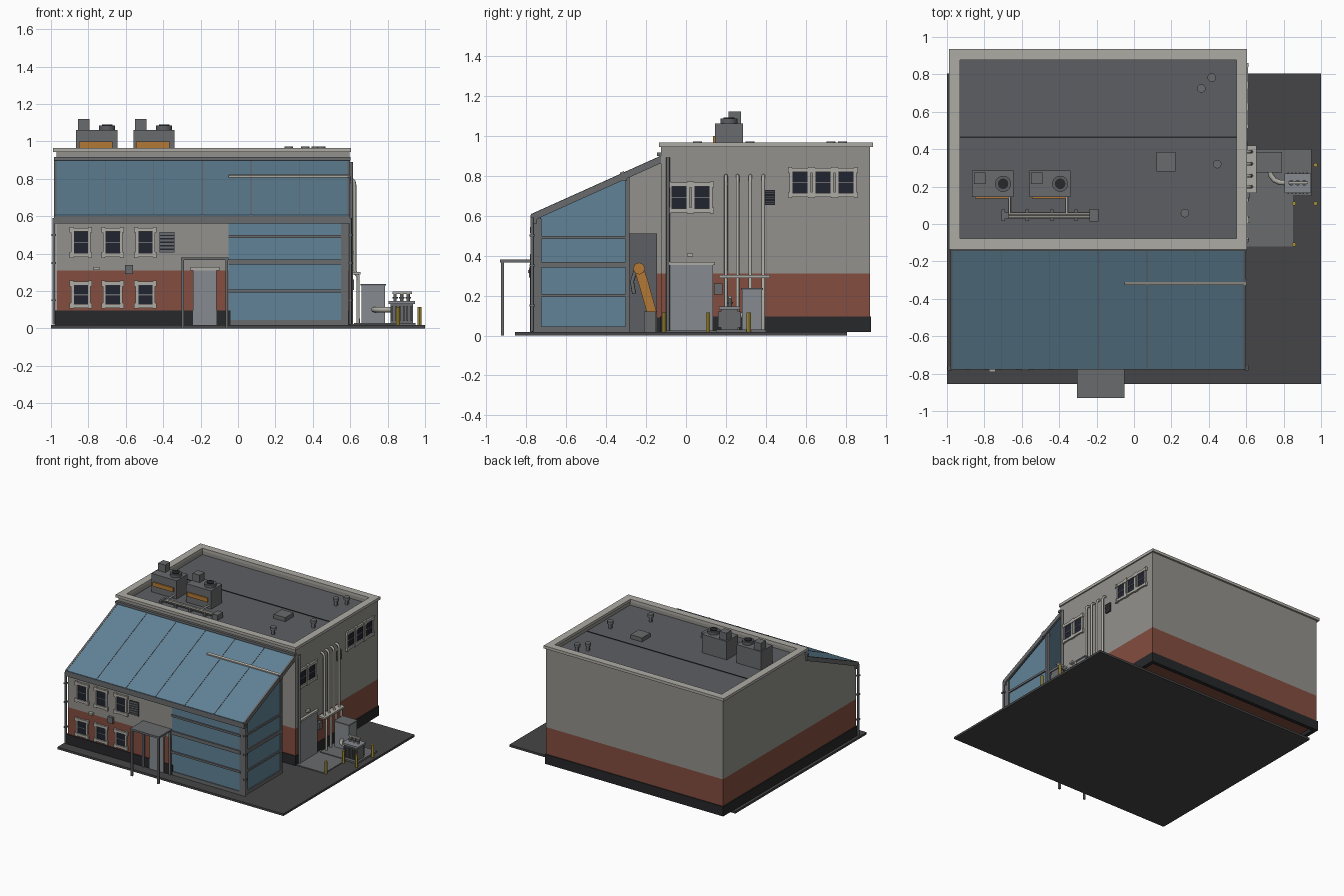
import bpy, math
from mathutils import Vector

if "Cube" in bpy.data.objects:
    bpy.data.objects.remove(bpy.data.objects["Cube"])


def mat(name, r, g, b):
    m = bpy.data.materials.new(name)
    m.diffuse_color = (r, g, b, 1)
    m.use_nodes = True
    m.node_tree.nodes["Principled BSDF"].inputs["Base Color"].default_value = m.diffuse_color
    return m


WALL = mat("wall_grey", .29, .285, .265)
TRIM = mat("pale_trim", .42, .41, .37)
BRICK = mat("brick", .23, .075, .05)
DARK = mat("dark_plinth", .02, .021, .023)
GLASS = mat("blue_glass", .12, .225, .31)
PANE = mat("window_pane", .015, .017, .03)
ROOF = mat("roof_felt", .11, .113, .125)
SLAB = mat("asphalt", .06, .06, .063)
STEEL = mat("steel", .14, .145, .15)
DOOR = mat("door_grey", .24, .26, .28)
ORANGE = mat("orange", .45, .19, .035)
YELLOW = mat("yellow", .38, .28, .04)


def mesh(name, verts, faces, m):
    me = bpy.data.meshes.new(name)
    me.from_pydata(verts, [], faces)
    me.materials.append(m)
    o = bpy.data.objects.new(name, me)
    bpy.context.collection.objects.link(o)
    return o


def prism(name, yz, x0, x1, m):
    n = len(yz)
    v = [(x, y, z) for x in (x1, x0) for y, z in yz]
    f = [tuple(range(n)), tuple(reversed(range(n, 2 * n)))]
    f += [(i, i + n, (i + 1) % n + n, (i + 1) % n) for i in range(n)]
    return mesh(name, v, f, m)


def box(name, x0, x1, y0, y1, z0, z1, m):
    return prism(name, [(y0, z0), (y1, z0), (y1, z1), (y0, z1)], x0, x1, m)


def ring(name, x0, x1, y0, y1, z0, z1, t, m):
    box(name + "_front", x0, x1, y0, y0 + t, z0, z1, m)
    box(name + "_back", x0, x1, y1 - t, y1, z0, z1, m)
    box(name + "_left", x0, x0 + t, y0 + t, y1 - t, z0, z1, m)
    box(name + "_right", x1 - t, x1, y0 + t, y1 - t, z0, z1, m)


def cyl(name, x, y, z0, z1, r, m, n=16):
    bpy.ops.mesh.primitive_cylinder_add(vertices=n, radius=r, depth=z1 - z0, location=(x, y, (z0 + z1) / 2))
    o = bpy.context.object
    o.name = name
    o.data.materials.append(m)
    bpy.ops.object.shade_smooth_by_angle()


def tube(name, pts, r, m):
    c = bpy.data.curves.new(name, 'CURVE')
    c.dimensions = '3D'
    c.bevel_depth, c.bevel_resolution, c.use_fill_caps = r, 2, True
    s = c.splines.new('POLY')
    s.points.add(len(pts) - 1)
    for p, q in zip(s.points, pts):
        p.co = (*q, 1)
    c.materials.append(m)
    o = bpy.data.objects.new(name, c)
    bpy.context.collection.objects.link(o)
    bpy.ops.object.select_all(action='DESELECT')
    o.select_set(True)
    bpy.context.view_layer.objects.active = o
    bpy.ops.object.convert(target='MESH')


FY, RX = -.765, .595  # front wall plane and right wall plane


def wbox(name, side, u0, u1, d0, d1, z0, z1, m):
    if side == "front":
        return box(name, u0, u1, FY - d1, FY - d0, z0, z1, m)
    return box(name, RX + d0, RX + d1, u0, u1, z0, z1, m)


def window(side, u, z, h):
    w, k = .05, h / 2
    wbox("window_pane", side, u - w + .01, u + w - .01, 0, .004, z - k + .01, z + k - .01, PANE)
    for s in (-1, 1):
        wbox("window_jamb", side, u + s * .045 - .007, u + s * .045 + .007, 0, .01, z - k, z + k, TRIM)
        wbox("window_sill_and_head", side, u - .057, u + .057, 0, .014, z + s * k - .01, z + s * k + .01, TRIM)
        for t in (-1, 1):
            wbox("window_corner_block", side, u + s * .05 - .01, u + s * .05 + .01, 0, .016, z + t * k - .015, z + t * k + .015, TRIM)
    wbox("window_rail", side, u - .04, u + .04, 0, .007, z - .003, z + .003, STEEL)


def louver(side, u, z, w, h):
    wbox("louver_back", side, u - w, u + w, 0, .004, z - h, z + h, PANE)
    for i in range(6):
        zz = z - h + (i + .5) * h / 3
        wbox("louver_slat", side, u - w, u + w, 0, .012, zz - h * .1, zz + h * .1, STEEL)


# Ground slab and service pad
box("ground_slab", -1, 1, -.855, .805, 0, .017, SLAB)
box("service_pad", .6, .85, -.12, .19, .017, .024, STEEL)
box("equipment_pad", .62, .95, .15, .4, .017, .03, STEEL)

# Main block
box("main_brick", -.97, RX, -.125, .92, .05, .31, BRICK)
box("main_wall", -.97, RX, -.125, .92, .31, .905, WALL)
ring("main_plinth", -.978, RX + .006, -.13, .927, .018, .095, .03, DARK)
ring("parapet", -.97, RX, -.125, .92, .905, .945, .04, WALL)
ring("parapet_cap", -.988, .605, -.135, .935, .943, .965, .058, TRIM)
box("roof_deck", -.94, .56, -.09, .89, .9, .913, ROOF)
box("roof_seam", -.93, .55, .461, .467, .913, .917, DARK)

# Front hall: solid left part
XG = -.05
box("hall_brick", -.97, XG, FY, FY + .03, .09, .31, BRICK)
box("hall_wall", -.97, XG, FY, FY + .03, .31, .57, WALL)
box("hall_plinth", -.978, XG + .01, FY - .006, FY + .03, .017, .095, DARK)
box("left_brick", -.97, -.94, FY, -.125, .09, .31, BRICK)
box("left_plinth", -.978, -.94, FY, -.125, .017, .095, DARK)
prism("left_wall", [(FY, .31), (-.125, .31), (-.125, .87), (FY, .585)], -.97, -.94, WALL)
box("hall_partition", -.06, -.04, -.74, -.145, .017, .51, ROOF)

# Front hall: glazed right part and open side bay
def slope(y):
    return .6 + (y + .775) * .29 / .645


box("front_glass", XG, .56, FY + .002, FY + .012, .04, .56, GLASS)
prism("side_glass", [(-.73, .04), (-.3, .04), (-.3, slope(-.3) - .03), (-.73, slope(-.73) - .03)], .572, .582, GLASS)
for z in (.2, .355, .49):
    t = .014 if z == .355 else .008
    box("front_mullion", XG, .56, FY - .008, FY + .015, z - t, z + t, STEEL)
    box("side_mullion", .568, .592, -.73, -.3, z - t, z + t, STEEL)
box("front_sill", XG, .58, FY - .004, FY + .02, .017, .045, STEEL)
box("side_sill", .565, .592, -.74, -.29, .017, .045, STEEL)
box("corner_post", .55, .592, FY - .004, -.722, .017, .585, STEEL)
prism("bay_post", [(-.302, .017), (-.283, .017), (-.283, slope(-.283) - .02), (-.302, slope(-.302) - .02)], .565, .592, STEEL)
box("eave_beam", -.985, .6, -.778, -.745, .56, .602, STEEL)

# Sloped glass roof with edge trims and seams
def strip(name, y0, y1, lo, hi, x0, x1, m):
    prism(name, [(y0, slope(y0) + lo), (y1, slope(y1) + lo), (y1, slope(y1) + hi), (y0, slope(y0) + hi)], x0, x1, m)


strip("glass_roof", -.775, -.125, -.015, .005, -.972, .59, GLASS)
strip("roof_edge_right", -.775, -.125, -.03, .007, .585, .6, STEEL)
strip("roof_edge_left", -.775, -.125, -.03, .007, -.985, -.97, STEEL)
for i in range(5):
    strip("roof_seam_bar", -.775, -.13, .004, .008, -.712 + i * .26, -.708 + i * .26, STEEL)
strip("roof_cross_bar", -.325, -.31, 0, .014, -.05, .6, TRIM)
box("roof_bar_end", .585, .604, -.33, -.295, .775, .815, STEEL)
box("roof_flashing", -.985, .602, -.145, -.12, .898, .917, STEEL)

# Windows, louvers and wall boxes
for u in (-.84, -.67, -.495):
    window("front", u, .46, .135)
    window("front", u, .18, .12)
for u in (-.035, .08):
    window("right", u, .69, .13)
for u in (.57, .685, .80):
    window("right", u, .765, .125)
louver("front", -.38, .46, .04, .055)
louver("right", .42, .69, .025, .037)
wbox("front_junction_box", "front", -.605, -.562, 0, .02, .29, .34, STEEL)
wbox("front_lamp", "front", -.775, -.74, 0, .025, .313, .327, TRIM)
wbox("side_junction_box", "right", .14, .182, 0, .025, .205, .26, STEEL)
wbox("side_lamp", "right", .005, .035, 0, .025, .395, .41, TRIM)

# Doors and entrance canopy
wbox("front_door", "front", -.24, -.115, 0, .012, .017, .31, DOOR)
wbox("front_door_lintel", "front", -.255, -.1, 0, .018, .31, .328, TRIM)
wbox("side_door", "right", -.08, .135, 0, .014, .017, .355, DOOR)
wbox("side_door_lintel", "right", -.085, .145, 0, .02, .352, .368, TRIM)
box("canopy", -.305, -.05, -.93, FY, .365, .38, STEEL)
for x in (-.295, -.06):
    box("canopy_post", x - .007, x + .007, -.926, -.912, 0, .366, STEEL)
    box("canopy_wall_post", x - .007, x + .007, FY - .015, FY, .017, .366, STEEL)

# Downspouts
tube("side_downspout", [(.607, -.09, .02), (.607, -.09, .89)], .009, STEEL)
for x in (-.985, .601):
    tube("corner_downspout", [(x, -.77, .02), (x, -.77, .59)], .008, STEEL)
    for z in (.15, .35, .5):
        box("downspout_clip", x - .011, x + .011, -.782, -.755, z - .005, z + .005, STEEL)

# Riser pipes with bracket
for y in (.2, .258, .322, .387):
    tube("riser_pipe", [(.59, y, .8), (.608, y, .797), (.62, y, .785), (.624, y, .765), (.624, y, .31),
                        (.632, y, .29), (.642, y, .28), (.642, y, .03)], .009, TRIM)
box("pipe_bracket", .595, .655, .165, .42, .288, .302, TRIM)

# Cabinet, transformer and connecting pipe
box("cabinet", .66, .785, .28, .38, .025, .235, DOOR)
box("cabinet_cap", .655, .79, .275, .385, .228, .238, STEEL)
tube("cable_elbow", [(.725, .29, .1), (.732, .26, .1), (.75, .235, .1), (.78, .222, .1), (.82, .22, .1)], .014, TRIM)
box("transformer_body", .815, .935, .175, .26, .03, .13, STEEL)
box("transformer_lid", .805, .945, .165, .27, .13, .145, DOOR)
for i in range(6):
    x = .825 + i * .02
    box("transformer_fin", x - .004, x + .004, .16, .275, .04, .12, STEEL)
for x in (.84, .875, .91):
    cyl("insulator", x, .22, .145, .185, .009, TRIM, 10)
    cyl("insulator_disc", x, .22, .16, .168, .015, STEEL, 10)
box("busbar", .825, .93, .213, .227, .185, .197, TRIM)
for x, y in ((.855, -.11), (.855, .11), (.97, .11), (.97, .315)):
    cyl("bollard", x, y, .015, .115, .011, YELLOW, 12)

# Orange handling arm in the open bay
box("arm_pedestal", .42, .5, -.21, -.15, .017, .12, STEEL)
for name, a, b in (("arm_lower", (-.17, .11), (-.22, .29)), ("arm_upper", (-.24, .35), (-.2, .22))):
    a, b = Vector(a), Vector(b)
    n = Vector((a.y - b.y, b.x - a.x)).normalized() * .024
    prism(name, [a - n, b - n, b + n, a + n], .43, .49, ORANGE)
tube("arm_joint", [(.42, -.235, .335), (.5, -.235, .335)], .03, ORANGE)
tube("arm_tool", [(.46, -.25, .33), (.46, -.27, .27), (.46, -.26, .21)], .01, STEEL)

# Rooftop units
for x in (-.865, -.56):
    box("roof_unit", x, x + .22, .145, .285, .91, 1.06, STEEL)
    box("roof_unit_grille", x + .015, x + .195, .136, .147, .965, .998, ORANGE)
    box("roof_unit_stack", x + .01, x + .072, .213, .275, 1.06, 1.12, STEEL)
    cyl("roof_unit_fan", x + .165, .215, 1.06, 1.085, .043, ROOF, 20)
    cyl("roof_unit_fan_hub", x + .165, .215, 1.085, 1.09, .028, DARK, 20)
    tube("unit_pipe", [(x + .2, .15, .94), (x + .2, .05, .94)], .007, TRIM)
for y in (.038, .054):
    tube("roof_pipe", [(-.67, y, .94), (-.22, y, .94)], .007, TRIM)
for x in (-.7, -.57, -.44, -.31):
    box("pipe_support", x - .009, x + .009, .015, .078, .91, .935, STEEL)
box("pipe_tray", -.7, -.23, .03, .062, .925, .932, STEEL)
box("roof_pipe_box", -.238, -.19, .013, .08, .91, .955, STEEL)
box("roof_hatch", .12, .222, .28, .385, .91, .945, STEEL)
for x, y in ((.36, .725), (.415, .783), (.445, .32), (.272, .058)):
    cyl("roof_vent_pipe", x, y, .91, .955, .014, STEEL, 12)
    cyl("roof_vent_cap", x, y, .95, .972, .023, STEEL, 12)
